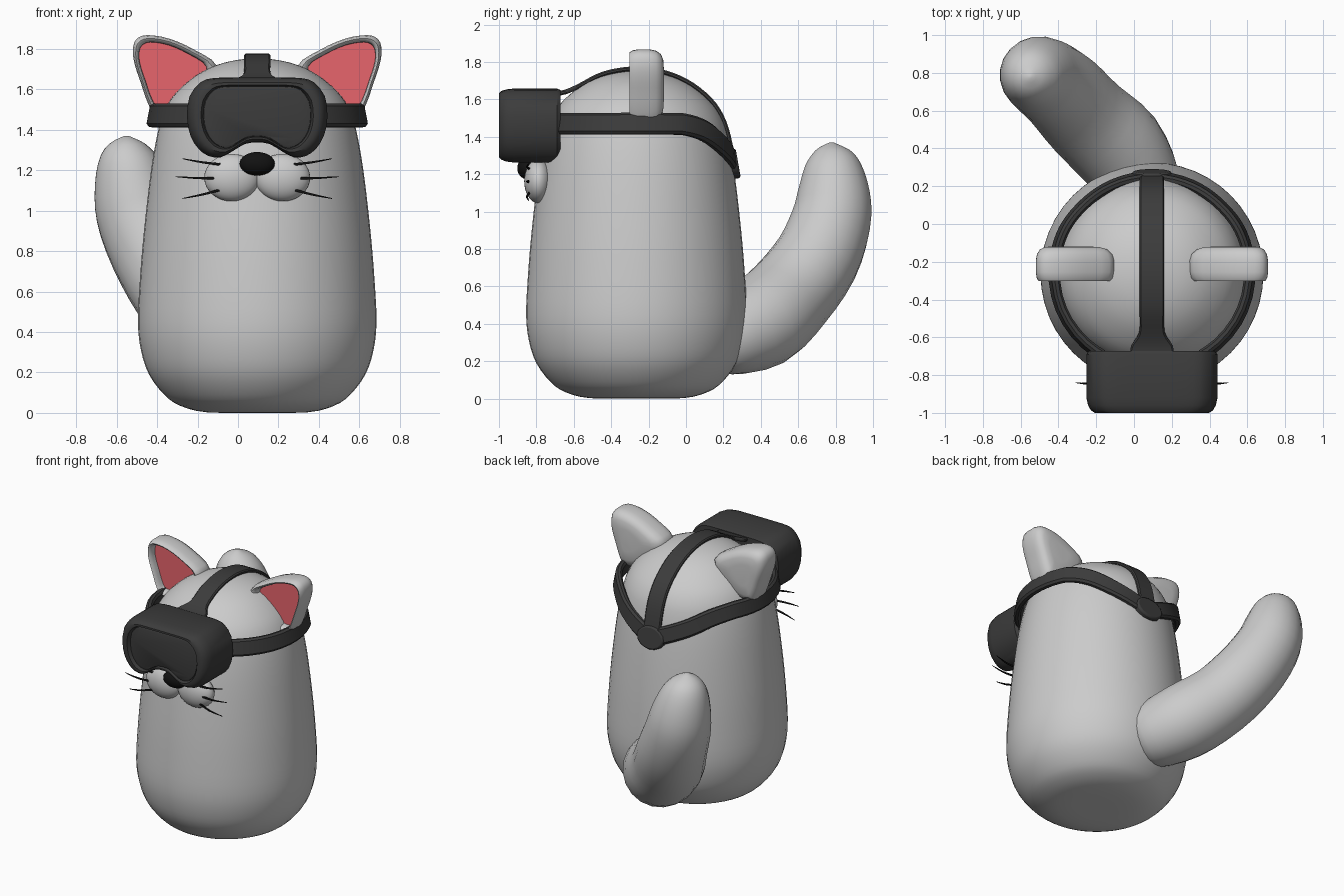
import bpy, bmesh
from math import sin, cos, pi, radians
from mathutils import Vector

if "Cube" in bpy.data.objects:
    bpy.data.objects.remove(bpy.data.objects["Cube"])

CX, CY = 0.095, -0.265          # body axis


def material(name, r, g, b):
    m = bpy.data.materials.new(name)
    m.diffuse_color = (r, g, b, 1)
    m.use_nodes = True
    m.node_tree.nodes["Principled BSDF"].inputs["Base Color"].default_value = m.diffuse_color
    return m


DARK = material("dark_plastic", 0.045, 0.045, 0.045)
BLACK = material("black", 0.006, 0.006, 0.006)
PINK = material("pink", 0.8, 0.13, 0.15)


def smooth_path(pts, n=4, closed=False):
    """Catmull-Rom interpolation of tuples of any length."""
    pts = [tuple(p) for p in pts]
    k = len(pts)
    get = (lambda i: pts[i % k]) if closed else (lambda i: pts[max(0, min(k - 1, i))])
    out = []
    for i in range(k if closed else k - 1):
        a, b, c, d = get(i - 1), get(i), get(i + 1), get(i + 2)
        for j in range(n):
            t = j / n
            out.append(tuple(0.5 * (2 * q + (r - p) * t + (2 * p - 5 * q + 4 * r - s) * t * t
                                    + (3 * q - p - 3 * r + s) * t ** 3)
                             for p, q, r, s in zip(a, b, c, d)))
    if not closed:
        out.append(pts[-1])
    return out


def finish(ob, mat, angle):
    if mat:
        ob.data.materials.append(mat)
    bpy.ops.object.select_all(action='DESELECT')
    ob.select_set(True)
    bpy.context.view_layer.objects.active = ob
    bpy.ops.object.shade_smooth_by_angle(angle=radians(angle))
    return ob


def loft(name, rings, mat=None, angle=40):
    """Skin a list of closed rings and cap both ends."""
    bm = bmesh.new()
    vr = [[bm.verts.new(p) for p in r] for r in rings]
    for a, b in zip(vr, vr[1:]):
        for i in range(len(a)):
            j = (i + 1) % len(a)
            bm.faces.new((a[i], a[j], b[j], b[i]))
    bm.faces.new(vr[0])
    bm.faces.new(vr[-1])
    bmesh.ops.recalc_face_normals(bm, faces=bm.faces)
    me = bpy.data.meshes.new(name)
    bm.to_mesh(me)
    bm.free()
    ob = bpy.data.objects.new(name, me)
    bpy.context.collection.objects.link(ob)
    return finish(ob, mat, angle)


def tangents(pts):
    return [(pts[min(i + 1, len(pts) - 1)] - pts[max(i - 1, 0)]).normalized() for i in range(len(pts))]


def tube(name, path, ref, sides, mat=None):
    """Round tube along (x, y, z, radius) points."""
    pts = [Vector(p[:3]) for p in path]
    rings = []
    for p, t, q in zip(pts, tangents(pts), path):
        u = t.cross(ref).normalized()
        v = t.cross(u)
        rings.append([p + (u * cos(2 * pi * k / sides) + v * sin(2 * pi * k / sides)) * q[3]
                      for k in range(sides)])
    return loft(name, rings, mat, 60)


def ribbon(name, pts, normals, half_widths, thick):
    """Strap with a bevelled rectangular section."""
    rings = []
    for p, t, n, w in zip(pts, tangents(pts), normals, half_widths):
        n = (n - t * n.dot(t)).normalized()
        s = t.cross(n)
        h, b = thick / 2, thick * 0.3
        sec = [(w, h - b), (w - b, h), (b - w, h), (-w, h - b),
               (-w, b - h), (b - w, -h), (w - b, -h), (w, b - h)]
        rings.append([p + s * x + n * y for x, y in sec])
    return loft(name, rings, DARK)


def ellipsoid(name, loc, size, mat=None):
    bpy.ops.mesh.primitive_uv_sphere_add(segments=32, ring_count=16, location=loc)
    ob = bpy.context.object
    ob.name, ob.scale = name, size
    return finish(ob, mat, 60)


def slices(outline, centre, steps, side=1):
    """Copies of an (offset, z) outline, scaled about centre, at depths y."""
    cx, cz = centre
    return [[Vector((CX + side * (cx + (x - cx) * s), y, cz + (z - cz) * s)) for x, z in outline]
            for s, y in steps]


# Body: lathed profile (radius, z)
profile = [(0.004, 0), (0.25, 0.003), (0.38, 0.035), (0.46, 0.09), (0.535, 0.19), (0.575, 0.31),
           (0.59, 0.45), (0.58, 0.66), (0.56, 0.9), (0.525, 1.2), (0.487, 1.41), (0.452, 1.51),
           (0.395, 1.59), (0.3, 1.67), (0.2, 1.72), (0.1, 1.745), (0.004, 1.755)]
loft("body", [[Vector((CX + r * cos(2 * pi * k / 48), CY + r * sin(2 * pi * k / 48), z))
               for k in range(48)] for r, z in smooth_path(profile, 3)], None, 60)

# Tail
tail = [(0.1, 0.13, 0.3, 0.14), (0.05, 0.2, 0.33, 0.21), (-0.08, 0.4, 0.41, 0.25),
        (-0.25, 0.56, 0.56, 0.24), (-0.38, 0.7, 0.75, 0.23), (-0.48, 0.775, 0.95, 0.215),
        (-0.52, 0.79, 1.1, 0.195), (-0.545, 0.785, 1.25, 0.15), (-0.55, 0.78, 1.33, 0.09),
        (-0.55, 0.78, 1.37, 0.01)]
tube("tail", smooth_path(tail, 3), Vector((1, 1, 0)), 20)

# Shared outlines, as (offset from centre line, z)
ear = smooth_path([(0.2, 1.716), (0.31, 1.795), (0.433, 1.85), (0.545, 1.868), (0.6, 1.845),
                   (0.615, 1.79), (0.605, 1.72), (0.575, 1.63), (0.54, 1.53), (0.5, 1.48),
                   (0.38, 1.5), (0.25, 1.6)], 3, True)
strap = smooth_path([(0.55, 0.505, 1.47), (1.2, 0.515, 1.47), (1.9, 0.52, 1.47), (2.1, 0.52, 1.465),
                     (2.36, 0.515, 1.43), (2.67, 0.515, 1.355), (3.14, 0.515, 1.25)], 5)

for s, side in ((-1, "left"), (1, "right")):
    # Ears: rounded back, raised rim, sunken pink panel
    mid = (0.46, 1.69)
    loft(side + "_ear", slices(ear, mid, [
        (0.4, -0.118), (0.7, -0.122), (0.86, -0.135), (0.96, -0.16), (1, -0.195), (1, -0.255),
        (0.97, -0.285), (0.91, -0.302), (0.85, -0.295), (0.81, -0.27), (0.8, -0.235)], s), None, 60)
    loft(side + "_inner_ear", slices(ear, mid, [(0.82, -0.232), (0.82, -0.245)], s), PINK)

    # Side straps wrapping round to the back of the head
    pts = [Vector((CX + s * r * sin(a), CY - r * cos(a), z)) for a, r, z in strap]
    normals = [Vector((p.x - CX, p.y - CY, 0.1)) for p in pts]
    ribbon(side + "_side_strap", pts, normals, [0.058] * len(pts), 0.045)

    # Muzzle cheek and whiskers
    ellipsoid(side + "_cheek", (CX + s * 0.125, -0.79, 1.163), (0.137, 0.075, 0.117))
    for i, (x0, z0, x1, z1) in enumerate([(0.17, 1.227, 0.37, 1.257), (0.175, 1.16, 0.405, 1.168),
                                          (0.175, 1.105, 0.37, 1.06)]):
        path = [(CX + s * x0, -0.835, z0, 0.007),
                (CX + s * (x0 + x1) / 2, -0.85, (z0 + z1) / 2 - 0.003, 0.006),
                (CX + s * x1, -0.84, z1, 0.002)]
        tube(f"{side}_whisker_{i + 1}", smooth_path(path, 4), Vector((0, 0, 1)), 6, BLACK)

# Nose
ellipsoid("nose", (CX, -0.85, 1.232), (0.087, 0.052, 0.058), BLACK)

# Goggles: outline with nose notch, recessed front lens
half = [(0.12, 1.658), (0.22, 1.655), (0.28, 1.635), (0.335, 1.565), (0.347, 1.46), (0.33, 1.37),
        (0.29, 1.305), (0.24, 1.27), (0.18, 1.264), (0.12, 1.295), (0.06, 1.33)]
goggle = smooth_path(half + [(0, 1.337)] + [(-x, z) for x, z in reversed(half)], 2, True)
loft("goggles", slices(goggle, (0, 1.47), [
    (0.96, -0.672), (1, -0.69), (1, -0.92), (0.975, -0.96), (0.93, -0.987), (0.87, -1.0),
    (0.8, -1.0), (0.77, -0.975)]), DARK, 35)
loft("lens", slices(goggle, (0, 1.47), [(0.78, -0.96), (0.76, -0.98), (0.7, -0.985)]), DARK, 35)

# Top strap: (y, z, half width), flared where it meets the goggles
top = smooth_path([(-0.7, 1.63, 0.115), (-0.645, 1.64, 0.11), (-0.575, 1.67, 0.068),
                   (-0.465, 1.728, 0.065), (-0.365, 1.755, 0.065), (-0.265, 1.764, 0.065),
                   (-0.165, 1.755, 0.065), (-0.065, 1.728, 0.065), (0.035, 1.677, 0.065),
                   (0.13, 1.598, 0.065), (0.19, 1.51, 0.065), (0.228, 1.4, 0.065),
                   (0.26, 1.23, 0.065)], 3)
pts = [Vector((CX, y, z)) for y, z, w in top]
ribbon("top_strap", pts, [p - Vector((CX, CY, 1.25)) for p in pts], [w for y, z, w in top], 0.025)

# Rear buckle joining the straps
bpy.ops.mesh.primitive_cylinder_add(vertices=16, radius=1, depth=1, location=(CX, 0.252, 1.255),
                                    rotation=(radians(100), 0, 0))
buckle = bpy.context.object
buckle.name, buckle.scale = "rear_buckle", (0.105, 0.08, 0.055)
bpy.ops.object.transform_apply(location=False, rotation=False, scale=True)
bevel = buckle.modifiers.new("bevel", 'BEVEL')
bevel.width, bevel.segments = 0.012, 2
finish(buckle, DARK, 40)
